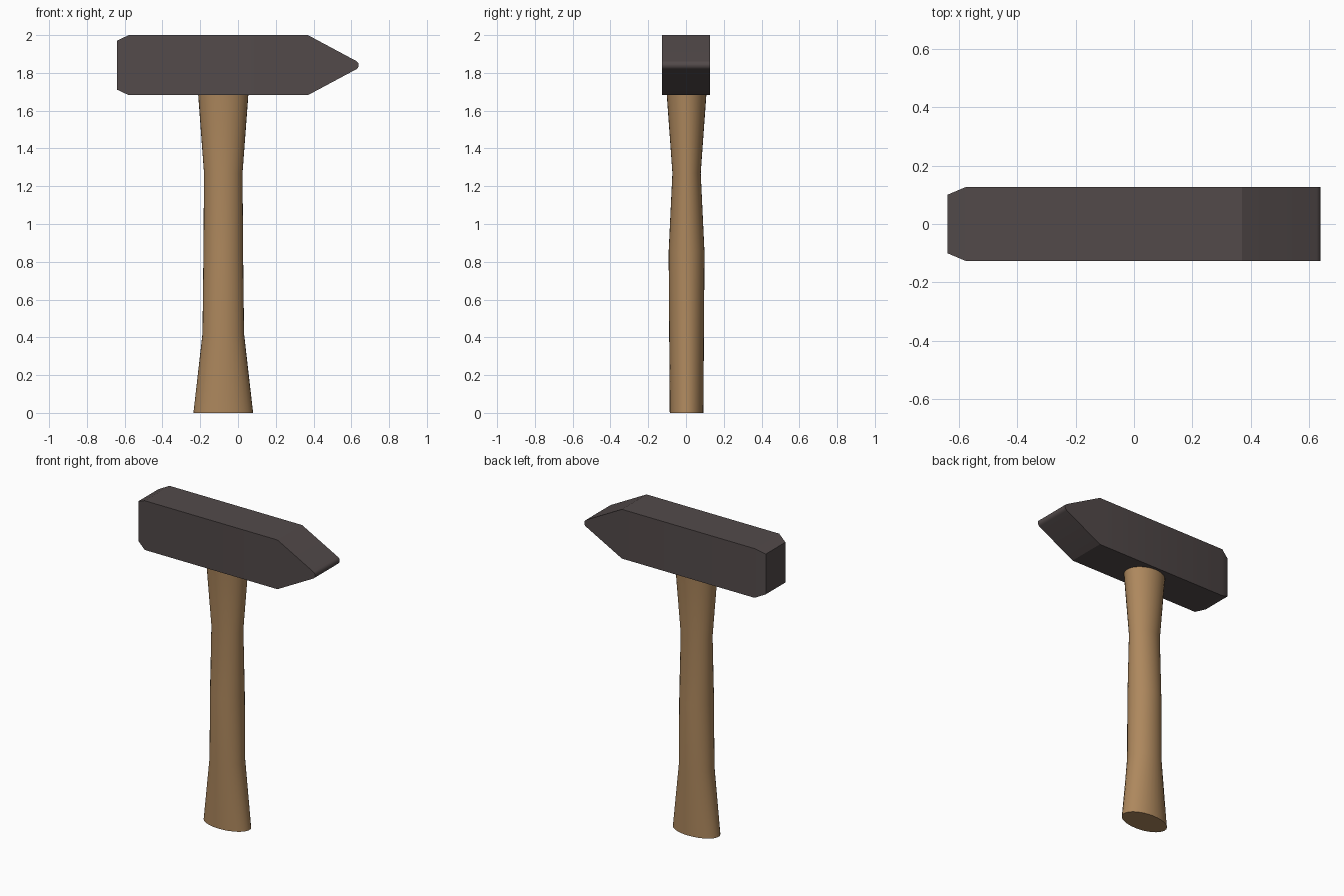
import bpy, bmesh, math

if "Cube" in bpy.data.objects:
    bpy.data.objects.remove(bpy.data.objects["Cube"])


def material(name, rgb):
    m = bpy.data.materials.new(name)
    m.diffuse_color = (*rgb, 1)
    m.use_nodes = True
    m.node_tree.nodes["Principled BSDF"].inputs["Base Color"].default_value = m.diffuse_color
    return m


def loft(name, rings, mat, angle):
    """Skin a list of equal-length point rings and cap both ends."""
    bm = bmesh.new()
    loops = [[bm.verts.new(p) for p in ring] for ring in rings]
    n = len(loops[0])
    for a, b in zip(loops, loops[1:]):
        for i in range(n):
            j = (i + 1) % n
            bm.faces.new((a[i], a[j], b[j], b[i]))
    bm.faces.new(loops[0])
    bm.faces.new(loops[-1])
    bmesh.ops.recalc_face_normals(bm, faces=bm.faces)
    me = bpy.data.meshes.new(name)
    bm.to_mesh(me)
    bm.free()
    me.materials.append(mat)
    ob = bpy.data.objects.new(name, me)
    bpy.context.collection.objects.link(ob)
    bpy.ops.object.select_all(action='DESELECT')
    ob.select_set(True)
    bpy.context.view_layer.objects.active = ob
    bpy.ops.object.shade_smooth_by_angle(angle=math.radians(angle))
    return ob


steel = material("dark_steel", (0.085, 0.068, 0.068))
wood = material("wood", (0.42, 0.245, 0.11))

# Head: rectangular sections along x, chamfered face to rounded wedge tip
stations = [(-0.64, 0.10, 0.13), (-0.578, 0.126, 0.159), (0.37, 0.126, 0.159)]
r, cx = 0.025, 0.614
for deg in (62, 45, 30, 15, 3):
    t = math.radians(deg)
    stations.append((cx + r * math.cos(t), 0.126, r * math.sin(t)))
head = [[(x, sy * hy, 1.841 + sz * hz)
         for sy, sz in ((-1, -1), (1, -1), (1, 1), (-1, 1))]
        for x, hy, hz in stations]
loft("hammer_head", head, steel, 24)

# Handle: oval sections up z, flared at the butt and under the head
sections = [(0, 0.158, 0.089), (0.42, 0.11, 0.092), (0.85, 0.105, 0.095),
            (1.27, 0.102, 0.075), (1.70, 0.134, 0.106)]
N = 32
handle = [[(-0.078 + hx * math.cos(2 * math.pi * i / N),
            0.003 + hy * math.sin(2 * math.pi * i / N), z) for i in range(N)]
          for z, hx, hy in sections]
loft("handle", handle, wood, 40)
